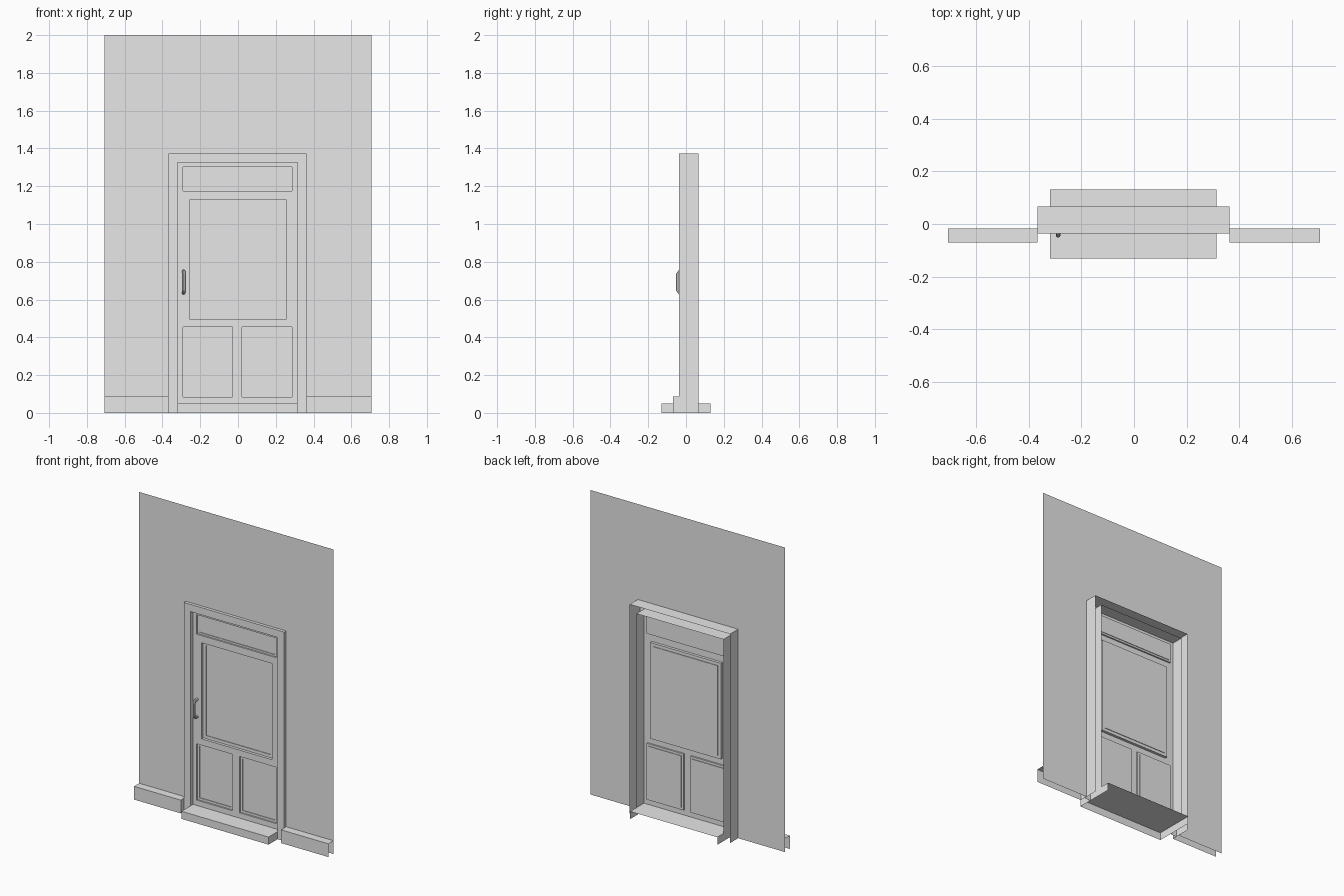
import bpy
import bmesh

if "Cube" in bpy.data.objects:
    bpy.data.objects.remove(bpy.data.objects["Cube"])

# One plain grey for everything
GREY = (0.8, 0.8, 0.8, 1.0)
grey = bpy.data.materials.new("plain_grey")
grey.use_nodes = True
grey.diffuse_color = GREY
grey.node_tree.nodes["Principled BSDF"].inputs["Base Color"].default_value = GREY

# Main levels: y planes and the door opening
WALL_Y, TRIM_Y, DOOR_Y, JAMB_BACK = -0.017, -0.037, -0.012, 0.067
SILL_Y, SILL_Z, BASE_Y, BASE_Z = 0.131, 0.05, -0.07, 0.087
HALF_W, HEIGHT = 0.706, 2.0
OUTER = (-0.367, 0.362, 1.373)
INNER = (-0.319, 0.314, 1.325)


def finish(bm, name):
    bmesh.ops.remove_doubles(bm, verts=bm.verts, dist=0.0001)
    mesh = bpy.data.meshes.new(name)
    bm.to_mesh(mesh)
    bm.free()
    mesh.materials.append(grey)
    ob = bpy.data.objects.new(name, mesh)
    bpy.context.collection.objects.link(ob)
    return ob


def face(bm, points):
    return bm.faces.new([bm.verts.new(p) for p in points])


def loft(bm, loops, closed=False):
    """Bridge successive point loops with quads."""
    for a, b in zip(loops, loops[1:]):
        n = len(a)
        for i in range(n if closed else n - 1):
            j = (i + 1) % n
            face(bm, (a[i], b[i], b[j], a[j]))


def rect(x0, x1, z0, z1, y):
    return [(x0, y, z0), (x0, y, z1), (x1, y, z1), (x1, y, z0)]


def arch(opening, y):
    x0, x1, top = opening
    return rect(x0, x1, 0, top, y)


def ledge(name, x0, x1, front, back, top, caps):
    """Open-backed ledge: front and top sheets with chosen end caps."""
    bm = bmesh.new()
    ends = [[(x, front, 0), (x, front, top), (x, back, top)] for x in (x0, x1)]
    loft(bm, ends)
    if "low" in caps:
        face(bm, ends[0] + [(x0, back, 0)])
    if "high" in caps:
        face(bm, list(reversed(ends[1] + [(x1, back, 0)])))
    return finish(bm, name)


# Wall sheet around the opening
bm = bmesh.new()
loft(bm, [arch((-HALF_W, HALF_W, HEIGHT), WALL_Y), arch(OUTER, WALL_Y)])
finish(bm, "wall")

# Door frame, hollow at the back
bm = bmesh.new()
loft(bm, [arch(OUTER, JAMB_BACK), arch(OUTER, TRIM_Y),
          arch(INNER, TRIM_Y), arch(INNER, JAMB_BACK)])
finish(bm, "door_frame")

# Skirting boards and doorstep
ledge("skirting_right", -HALF_W, OUTER[0], BASE_Y, WALL_Y, BASE_Z, ["high"])
ledge("skirting_left", OUTER[1], HALF_W, BASE_Y, WALL_Y, BASE_Z, ["low"])
ledge("doorstep", INNER[0], INNER[1], -SILL_Y, SILL_Y, SILL_Z, ["low", "high"])

# Door leaf: panels as (x0, x1, z0, z1, depth, border)
panels = [
    (-0.292, 0.287, 1.175, 1.303, 0.010, 0.012),   # transom
    (-0.257, 0.256, 0.497, 1.128, 0.018, 0.020),   # window
    (-0.292, -0.030, 0.085, 0.455, 0.010, 0.015),  # lower right
    (0.020, 0.287, 0.085, 0.455, 0.010, 0.015),    # lower left
]
bm = bmesh.new()
xs = sorted({INNER[0], INNER[1], *[v for p in panels for v in p[:2]]})
zs = sorted({SILL_Z, INNER[2], *[v for p in panels for v in p[2:4]]})
for x0, x1 in zip(xs, xs[1:]):
    for z0, z1 in zip(zs, zs[1:]):
        cx, cz = (x0 + x1) / 2, (z0 + z1) / 2
        if not any(p[0] < cx < p[1] and p[2] < cz < p[3] for p in panels):
            face(bm, reversed(rect(x0, x1, z0, z1, DOOR_Y)))
for x0, x1, z0, z1, depth, b in panels:
    inner = (x0 + b, x1 - b, z0 + b, z1 - b)
    bed = DOOR_Y + depth
    steps = [rect(x0, x1, z0, z1, DOOR_Y), rect(x0, x1, z0, z1, bed),
             rect(*inner, bed), rect(*inner, bed + 0.004)]
    loft(bm, steps, closed=True)
    face(bm, reversed(steps[-1]))
door = finish(bm, "door")
bm = bmesh.new()
bm.from_mesh(door.data)
bmesh.ops.dissolve_limit(bm, angle_limit=0.01, verts=bm.verts, edges=bm.edges)
bm.to_mesh(door.data)
bm.free()

# Pull handle: a bent round bar
curve = bpy.data.curves.new("handle", "CURVE")
curve.dimensions = "3D"
curve.bevel_depth = 0.009
curve.bevel_resolution = 2
curve.use_fill_caps = True
lower = [(DOOR_Y, 0.635), (-0.035, 0.637), (-0.043, 0.650)]
path = lower + [(y, 1.385 - z) for y, z in reversed(lower)]
spline = curve.splines.new("POLY")
spline.points.add(len(path) - 1)
for point, (y, z) in zip(spline.points, path):
    point.co = (-0.288, y, z, 1)
handle = bpy.data.objects.new("handle", curve)
bpy.context.collection.objects.link(handle)
curve.materials.append(grey)
bpy.ops.object.select_all(action="DESELECT")
handle.select_set(True)
bpy.context.view_layer.objects.active = handle
bpy.ops.object.convert(target="MESH")
bpy.ops.object.shade_smooth_by_angle()
